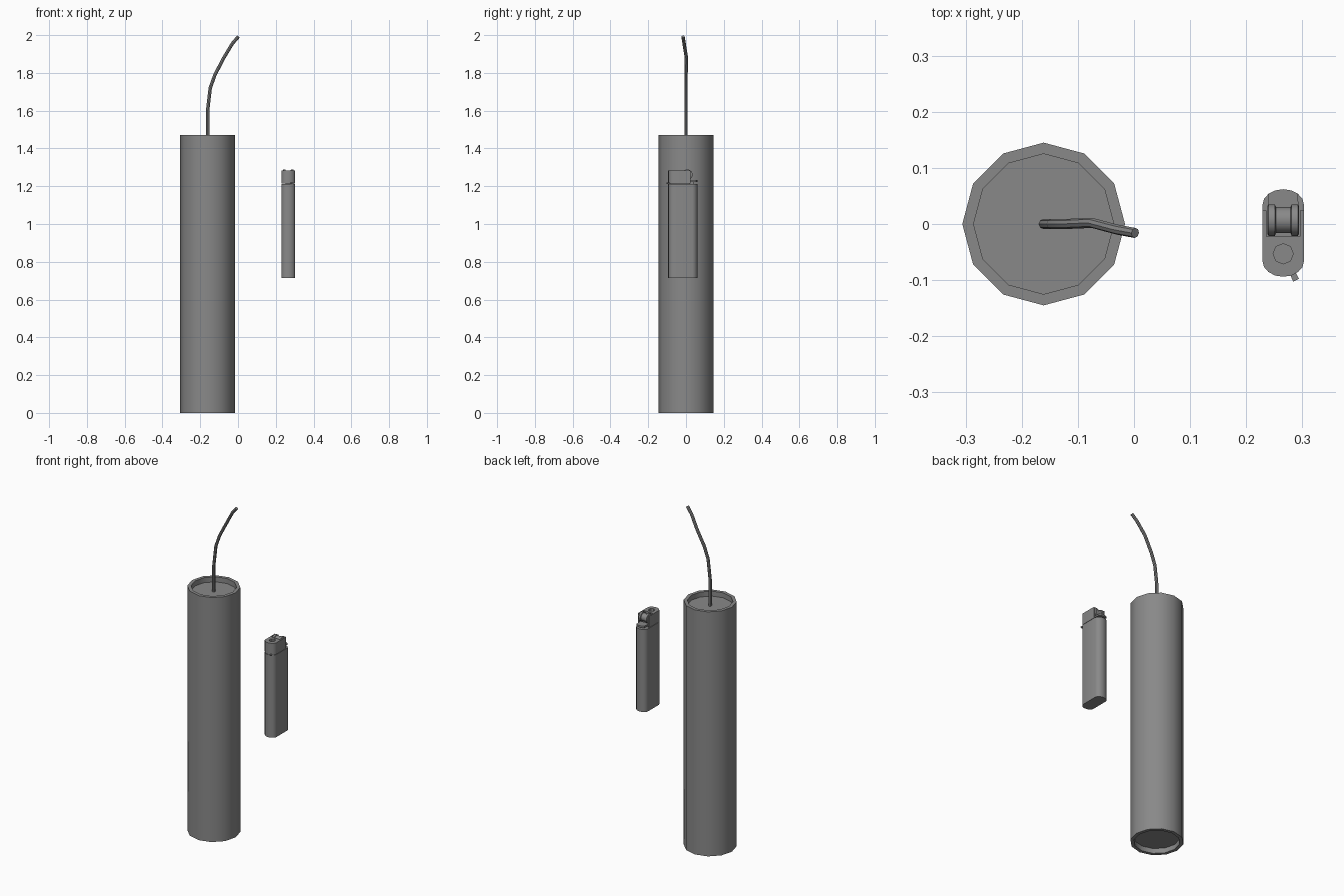
import bpy, bmesh, math
from mathutils import Vector, Matrix

cube = bpy.data.objects.get("Cube")
if cube:
    bpy.data.objects.remove(cube, do_unlink=True)

GREY = (0.25, 0.25, 0.25, 1)
mat = bpy.data.materials.new("plain grey")
mat.use_nodes = True
mat.diffuse_color = GREY
mat.node_tree.nodes["Principled BSDF"].inputs["Base Color"].default_value = GREY


def finish(name, bm, smooth=True):
    bmesh.ops.recalc_face_normals(bm, faces=bm.faces[:])
    mesh = bpy.data.meshes.new(name)
    bm.to_mesh(mesh)
    bm.free()
    mesh.materials.append(mat)
    ob = bpy.data.objects.new(name, mesh)
    bpy.context.collection.objects.link(ob)
    if smooth:
        bpy.ops.object.select_all(action='DESELECT')
        ob.select_set(True)
        bpy.context.view_layer.objects.active = ob
        bpy.ops.object.shade_smooth_by_angle(angle=math.radians(40))
    return ob


def lathe(name, profile, sides, matrix):
    """Revolve (radius, height) points around z and cap both ends."""
    bm = bmesh.new()
    rings = []
    for r, h in profile:
        rings.append([bm.verts.new((r * math.cos(a), r * math.sin(a), h))
                      for a in (math.tau * i / sides for i in range(sides))])
    for low, high in zip(rings, rings[1:]):
        for i in range(sides):
            j = (i + 1) % sides
            bm.faces.new((low[i], low[j], high[j], high[i]))
    bm.faces.new(rings[0][::-1])
    bm.faces.new(rings[-1])
    bmesh.ops.transform(bm, matrix=matrix, verts=bm.verts[:])
    return finish(name, bm)


def prism(name, outline, z0, z1):
    """Extrude an xy outline from z0 to z1."""
    bm = bmesh.new()
    face = bm.faces.new([bm.verts.new((x, y, z0)) for x, y in outline])
    top = bmesh.ops.extrude_face_region(bm, geom=[face])["geom"]
    for v in top:
        if isinstance(v, bmesh.types.BMVert):
            v.co.z = z1
    return finish(name, bm)


def box(name, centre, size, turn=0):
    bm = bmesh.new()
    bmesh.ops.create_cube(bm, size=1)
    m = Matrix.Translation(centre) @ Matrix.Rotation(turn, 4, 'Z') @ Matrix.Diagonal((*size, 1))
    bmesh.ops.transform(bm, matrix=m, verts=bm.verts[:])
    return finish(name, bm, False)


# Tube with recessed ends
TX, R, RIM, H, DEEP = -0.161, 0.145, 0.125, 1.472, 0.03
lathe("tube", [(RIM, DEEP), (RIM, 0), (R, 0), (R, H), (RIM, H), (RIM, H - DEEP)],
      12, Matrix.Translation((TX, 0, 0)))

# Bent fuse swept along a path
path = [Vector(p) for p in ((TX, 0, 1.43), (TX, 0, 1.6), (-0.147, 0, 1.72),
                            (-0.122, 0, 1.79), (-0.075, 0.002, 1.88),
                            (-0.03, -0.01, 1.955), (0.002, -0.016, 1.992))]
bm = bmesh.new()
rings = []
for i, p in enumerate(path):
    along = (path[min(i + 1, len(path) - 1)] - path[max(i - 1, 0)]).normalized()
    side = Vector((0, 1, 0)).cross(along).normalized()
    other = along.cross(side)
    rings.append([bm.verts.new(p + 0.009 * (side * math.cos(a) + other * math.sin(a)))
                  for a in (math.tau * k / 8 for k in range(8))])
for a, b in zip(rings, rings[1:]):
    for k in range(8):
        n = (k + 1) % 8
        bm.faces.new((a[k], a[n], b[n], b[k]))
bm.faces.new(rings[0])
bm.faces.new(rings[-1])
finish("fuse", bm)

# Lighter body: rounded oblong section
LX, HALF, FRONT, BACK, ROUND = 0.266, 0.037, -0.094, 0.062, 0.028


def arc(y, sign):
    return [(LX + sign * HALF * math.cos(a), y + sign * ROUND * math.sin(a))
            for a in (math.pi * i / 8 for i in range(9))]


front_arc = arc(FRONT + ROUND, -1)
prism("lighter_body", front_arc + arc(BACK - ROUND, 1), 0.715, 1.212)

# Metal hood: U-shaped, with side walls around the wheel
WALL, NOTCH, HOOD_END, TOP = 0.007, -0.022, 0.024, 1.283
inner = HALF - WALL
hood = prism("lighter_hood", front_arc + [
    (LX + HALF, HOOD_END), (LX + inner, HOOD_END), (LX + inner, NOTCH),
    (LX - inner, NOTCH), (LX - inner, HOOD_END), (LX - HALF, HOOD_END)], 1.214, TOP)

# Flame opening cut in the hood
cutter = lathe("flame_cutter", [(0.018, 1.235), (0.018, 1.32)], 8,
               Matrix.Translation((LX, -0.053, 0)))
cut = hood.modifiers.new("flame opening", 'BOOLEAN')
cut.operation = 'DIFFERENCE'
cut.object = cutter
cut.solver = 'EXACT'
cutter.hide_render = True
bpy.context.view_layer.objects.active = hood
bpy.ops.object.modifier_apply(modifier=cut.name)
bpy.data.objects.remove(cutter, do_unlink=True)

# Spark wheel with two raised rims, axis along x
half_profile = [(0.023, 0.013), (0.028, 0.015), (0.028, 0.026), (0.025, 0.028)]
profile = [(r, -h) for r, h in reversed(half_profile)] + half_profile
lathe("spark_wheel", profile, 16,
      Matrix.Translation((LX, 0.007, 1.261)) @ Matrix.Rotation(math.pi / 2, 4, 'Y'))

# Thumb button behind the wheel, on a short stem
button = [(x, y) for x, y in arc(BACK - ROUND, 1) if abs(x - LX) < 0.03]
prism("thumb_button", button + [(LX - 0.028, 0.01), (LX + 0.028, 0.01)], 1.222, 1.232)
box("button_stem", (LX, 0.028, 1.217), (0.03, 0.025, 0.012))

# Flame adjuster at the front
box("flame_adjuster", (0.285, -0.092, 1.215), (0.011, 0.018, 0.008), math.radians(25))
